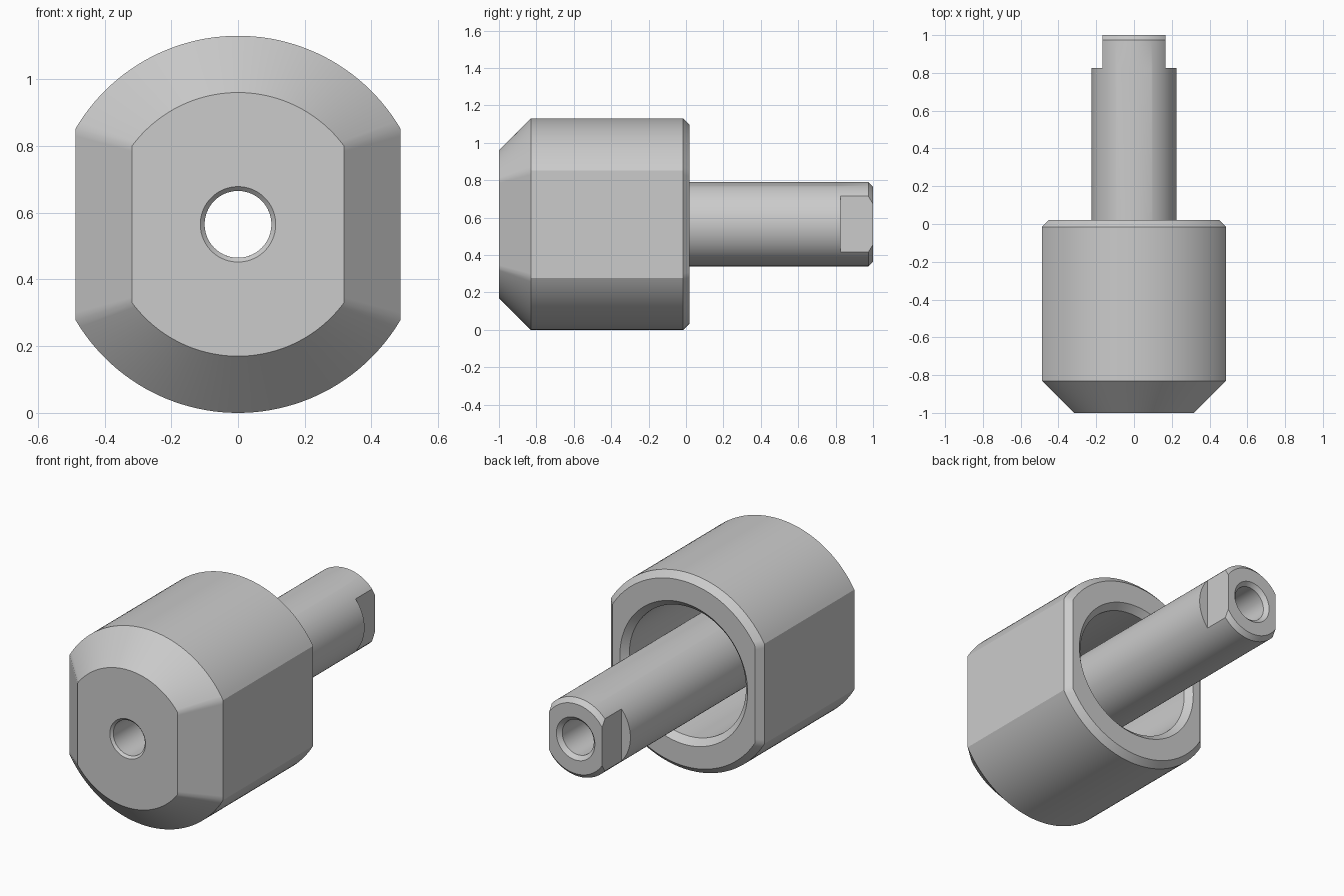
import bpy
import bmesh
import math

if "Cube" in bpy.data.objects:
    bpy.data.objects.remove(bpy.data.objects["Cube"], do_unlink=True)

AXIS_Z = 0.565      # height of the turning axis
ARC, SIDE = 48, 24  # segments on each round and on each flat side

steel = bpy.data.materials.new("grey steel")
steel.diffuse_color = (0.6, 0.6, 0.6, 1)
steel.use_nodes = True
steel.node_tree.nodes["Principled BSDF"].inputs["Base Color"].default_value = (0.6, 0.6, 0.6, 1)


def section(y, radius, flat, corner):
    """Circle around the y axis, trimmed by two flats at x = +-flat if given."""
    if flat:
        corner = math.acos(flat / radius)
    limit = flat or radius
    spans = [(-corner, corner, SIDE), (corner, math.pi - corner, ARC),
             (math.pi - corner, math.pi + corner, SIDE),
             (math.pi + corner, 2 * math.pi - corner, ARC)]
    points = []
    for start, end, count in spans:
        for i in range(count):
            a = start + (end - start) * i / count
            x = max(-limit, min(limit, radius * math.cos(a)))
            points.append((x, y, AXIS_Z + radius * math.sin(a)))
    return points


def loft(name, sections, corner):
    """Skin a run of sections, each given as (y, radius, flat or None)."""
    bm = bmesh.new()
    loops = [[bm.verts.new(p) for p in section(*s, corner)] for s in sections]
    for a, b in zip(loops, loops[1:]):
        for i in range(len(a)):
            j = (i + 1) % len(a)
            bm.faces.new((a[i], b[i], b[j], a[j]))
    mesh = bpy.data.meshes.new(name)
    bm.to_mesh(mesh)
    bm.free()
    mesh.materials.append(steel)
    obj = bpy.data.objects.new(name, mesh)
    bpy.context.collection.objects.link(obj)
    bpy.ops.object.select_all(action="DESELECT")
    obj.select_set(True)
    bpy.context.view_layer.objects.active = obj
    bpy.ops.object.shade_smooth_by_angle(angle=math.radians(25))
    return obj


FLOOR = -0.75  # bottom of the housing bore, where the shaft starts

# Housing: front hole, chamfered nose, flatted barrel, rear bore and its floor
loft("housing", [
    (FLOOR, 0.10, None),
    (-0.987, 0.10, None),
    (-1.0, 0.113, None),
    (-1.0, 0.395, 0.317),
    (-0.83, 0.565, 0.487),
    (-0.015, 0.565, 0.487),
    (0.02, 0.53, 0.452),
    (0.02, 0.405, None),
    (-0.015, 0.37, None),
    (FLOOR, 0.37, None),
    (FLOOR, 0.225, None),
], math.acos(0.487 / 0.565))

# Shaft: round stem, two wrench flats, chamfered tip and through hole
loft("shaft", [
    (FLOOR, 0.225, None),
    (0.825, 0.225, None),
    (0.825, 0.225, 0.168),
    (0.975, 0.225, 0.168),
    (1.0, 0.20, 0.168),
    (1.0, 0.122, None),
    (0.978, 0.10, None),
    (FLOOR, 0.10, None),
], math.acos(0.168 / 0.225))
